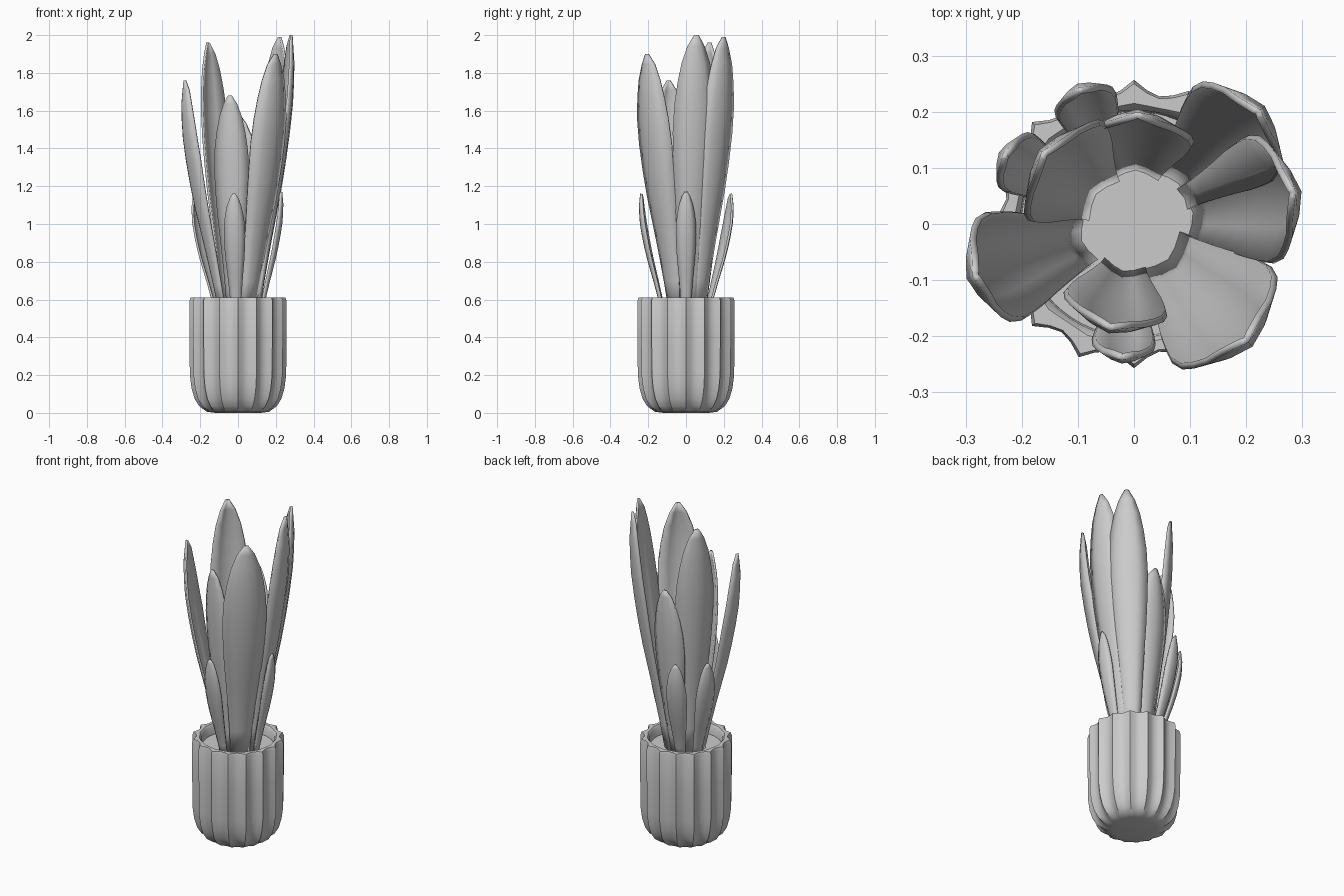
import bpy, bmesh, math
from mathutils import Vector

if "Cube" in bpy.data.objects:
    bpy.data.objects.remove(bpy.data.objects["Cube"])


def make_object(name, bm, angle=40):
    bmesh.ops.recalc_face_normals(bm, faces=bm.faces)
    mesh = bpy.data.meshes.new(name)
    bm.to_mesh(mesh)
    bm.free()
    ob = bpy.data.objects.new(name, mesh)
    bpy.context.collection.objects.link(ob)
    bpy.ops.object.select_all(action='DESELECT')
    ob.select_set(True)
    bpy.context.view_layer.objects.active = ob
    bpy.ops.object.shade_smooth_by_angle(angle=math.radians(angle))
    return ob


def lerp_table(table, t):
    for (a, va), (b, vb) in zip(table, table[1:]):
        if t <= b:
            return va + (vb - va) * (t - a) / (b - a)
    return table[-1][1]


# Fluted pot: radius, height, flute depth along the profile (outside, rim, inside, soil)
FLUTES, SEG = 16, 64
PROFILE = [(0.12, 0.0, 0.0), (0.165, 0.006, 0.01), (0.205, 0.035, 0.02),
           (0.23, 0.075, 0.024), (0.246, 0.13, 0.025), (0.255, 0.2, 0.025),
           (0.257, 0.4, 0.025), (0.257, 0.595, 0.025), (0.25, 0.612, 0.022),
           (0.215, 0.612, 0.004), (0.203, 0.6, 0.0), (0.2, 0.54, 0.0)]
bm = bmesh.new()
rings = []
for r, z, depth in PROFILE:
    ring = []
    for i in range(SEG):
        a = 2 * math.pi * i / SEG
        rr = r - depth * abs(math.sin(FLUTES / 2 * a))
        ring.append(bm.verts.new((rr * math.cos(a), rr * math.sin(a), z)))
    rings.append(ring)
for lo, hi in zip(rings, rings[1:]):
    for i in range(SEG):
        j = (i + 1) % SEG
        bm.faces.new((lo[i], lo[j], hi[j], hi[i]))
bm.faces.new(rings[0])
make_object("pot", bm)

# Soil disc inside the pot
bm = bmesh.new()
bmesh.ops.create_circle(bm, cap_ends=True, segments=32, radius=0.202)
bmesh.ops.translate(bm, verts=bm.verts, vec=(0, 0, 0.55))
make_object("soil", bm)

# Leaf shape along its length: outward lean and width
LEAN = [(0, 0), (0.12, 0.15), (0.25, 0.33), (0.45, 0.63), (0.6, 0.82),
        (0.75, 0.95), (0.88, 1.0), (1, 0.94)]
WIDTH = [(0, 0.42), (0.15, 0.52), (0.3, 0.68), (0.45, 0.86), (0.6, 0.98),
         (0.7, 1.0), (0.8, 0.89), (0.9, 0.64), (0.96, 0.38), (1, 0.08)]
STEPS = [0, 0.12, 0.25, 0.35, 0.45, 0.55, 0.65, 0.75, 0.83, 0.9, 0.96, 1]


def leaf(name, angle, r0, r1, top, half_width):
    a = math.radians(angle)
    out = Vector((math.cos(a), math.sin(a), 0))
    side = Vector((-math.sin(a), math.cos(a), 0))
    bm = bmesh.new()
    rows = []
    for t in STEPS:
        r = r0 + (r1 - r0) * lerp_table(LEAN, t)
        w = half_width * lerp_table(WIDTH, t)
        row = []
        for u in (-1, -0.5, 0, 0.5, 1):
            p = out * (r - 0.42 * w * abs(u) ** 1.5) + side * (w * u)
            p.z = 0.53 + (top - 0.53) * t
            row.append(bm.verts.new(p))
        rows.append(row)
    for lo, hi in zip(rows, rows[1:]):
        for i in range(4):
            bm.faces.new((lo[i], lo[i + 1], hi[i + 1], hi[i]))
    ob = make_object(name, bm, 60)
    mod = ob.modifiers.new("thickness", 'SOLIDIFY')
    mod.thickness = 0.012
    mod.offset = 0


# Tall leaves: angle, base radius, outer radius, tip height, half width
TALL = [(11, 0.11, 0.30, 2.0, 0.115), (42, 0.11, 0.31, 1.99, 0.11),
        (88, 0.10, 0.20, 1.57, 0.10), (142, 0.09, 0.21, 1.96, 0.11),
        (198, 0.10, 0.31, 1.76, 0.10), (257, 0.09, 0.195, 1.68, 0.093),
        (-46, 0.09, 0.30, 1.90, 0.122)]
for n, spec in enumerate(TALL):
    leaf(f"tall_leaf_{n + 1}", *spec)

# Short outer leaves
SHORT = [(0, 0.125, 0.235, 1.17, 0.052), (112, 0.13, 0.265, 1.16, 0.056),
         (152, 0.13, 0.268, 1.16, 0.056), (265, 0.125, 0.245, 1.16, 0.055)]
for n, spec in enumerate(SHORT):
    leaf(f"short_leaf_{n + 1}", *spec)
